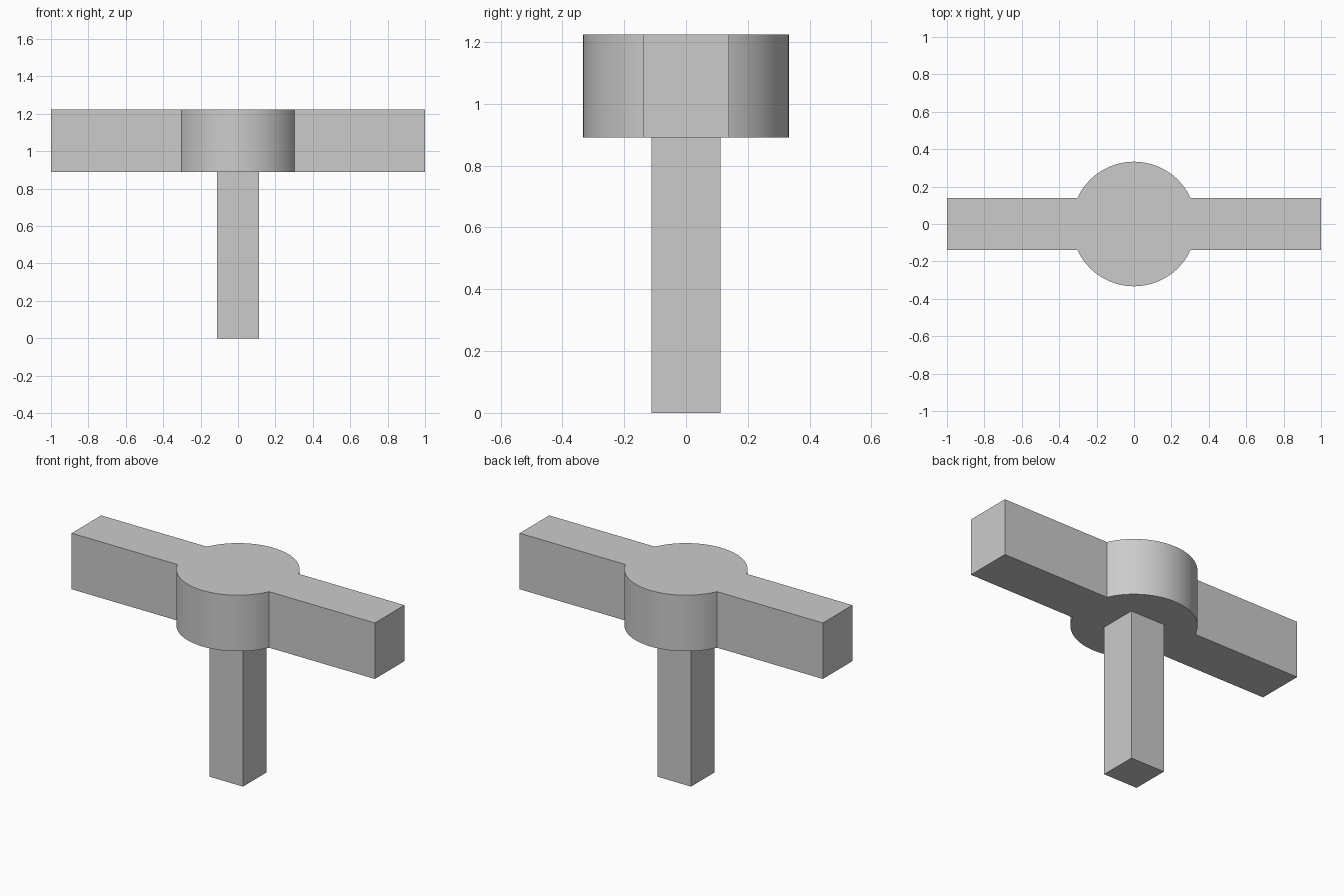
import bpy
import bmesh
from math import asin, pi, cos, sin

cube = bpy.data.objects.get("Cube")
if cube:
    bpy.data.objects.remove(cube, do_unlink=True)

HUB_RADIUS = 0.333
ARM_HALF_WIDTH = 0.139
STEM_HALF_WIDTH = 0.111
HEAD_BOTTOM, HEAD_TOP = 0.89, 1.224
ARC_STEPS = 48

grey = bpy.data.materials.new("plain_grey")
grey.use_nodes = True
grey.diffuse_color = (0.6, 0.6, 0.6, 1)
grey.node_tree.nodes["Principled BSDF"].inputs["Base Color"].default_value = grey.diffuse_color


def prism(name, outline, bottom, top):
    """Extrude a flat outline into a solid between two heights."""
    bm = bmesh.new()
    face = bm.faces.new([bm.verts.new((x, y, bottom)) for x, y in outline])
    result = bmesh.ops.extrude_face_region(bm, geom=[face], use_keep_orig=True)
    verts = [v for v in result["geom"] if isinstance(v, bmesh.types.BMVert)]
    bmesh.ops.translate(bm, vec=(0, 0, top - bottom), verts=verts)
    bmesh.ops.recalc_face_normals(bm, faces=bm.faces)
    mesh = bpy.data.meshes.new(name)
    bm.to_mesh(mesh)
    bm.free()
    mesh.materials.append(grey)
    obj = bpy.data.objects.new(name, mesh)
    bpy.context.collection.objects.link(obj)
    return obj


# Head: a round hub with two straight arms, as one continuous outline
start = asin(ARM_HALF_WIDTH / HUB_RADIUS)
half = [(1, -ARM_HALF_WIDTH), (1, ARM_HALF_WIDTH)]
for i in range(ARC_STEPS + 1):
    angle = start + (pi - 2 * start) * i / ARC_STEPS
    half.append((HUB_RADIUS * cos(angle), HUB_RADIUS * sin(angle)))
head = prism("crossbar_head", half + [(-x, -y) for x, y in half], HEAD_BOTTOM, HEAD_TOP)

# Smooth the round hub walls only
bpy.context.view_layer.objects.active = head
head.select_set(True)
bpy.ops.object.shade_smooth_by_angle(angle=pi / 9)
head.select_set(False)

# Stem: square post beneath the hub
s = STEM_HALF_WIDTH
prism("square_stem", [(-s, -s), (s, -s), (s, s), (-s, s)], 0, HEAD_BOTTOM)
